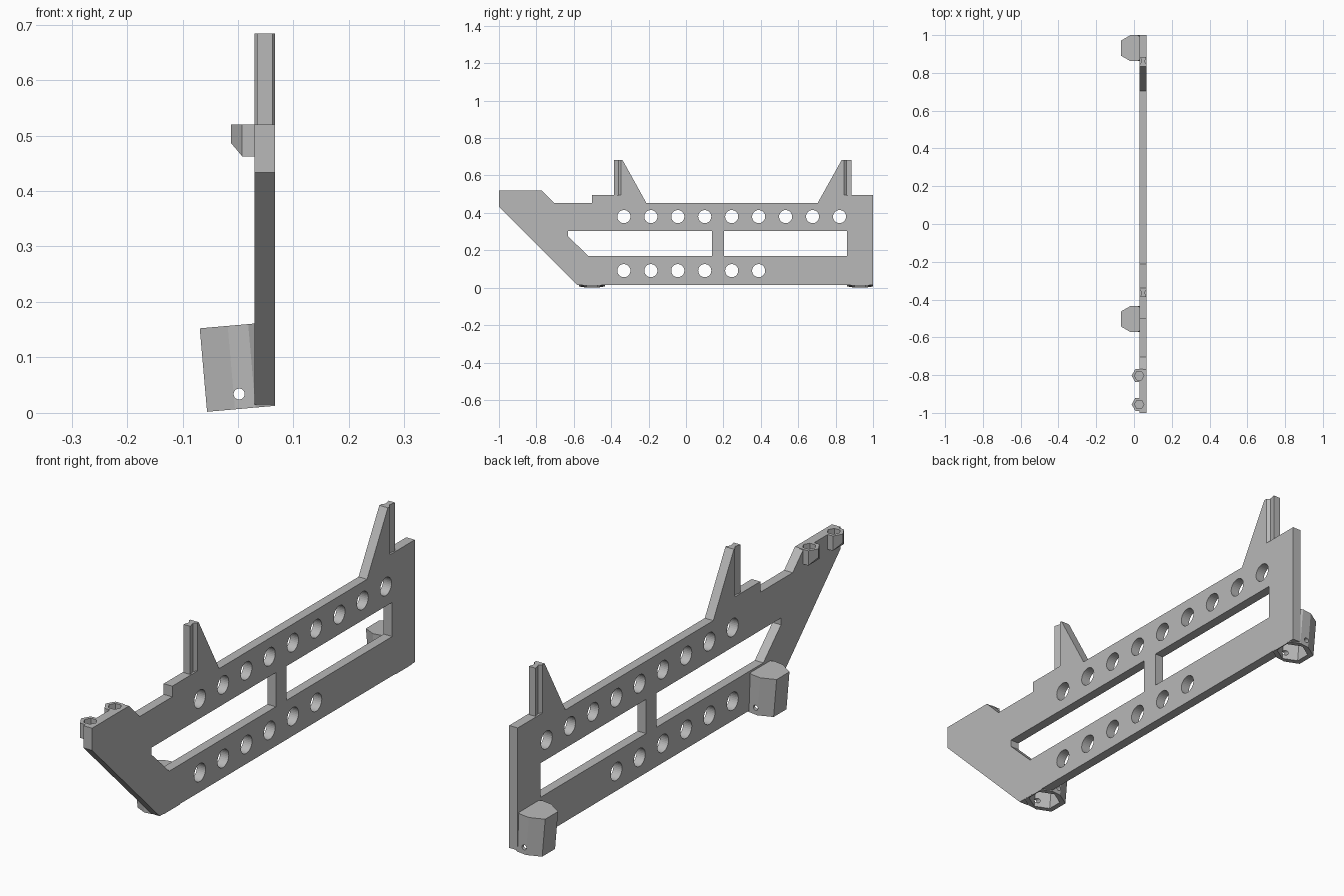
import bpy, bmesh
from math import sin, cos, radians, tau
from mathutils import Matrix, Vector

if "Cube" in bpy.data.objects:
    bpy.data.objects.remove(bpy.data.objects["Cube"])

grey = bpy.data.materials.new("plain grey")
grey.use_nodes = True
grey.diffuse_color = (0.48, 0.48, 0.48, 1)
grey.node_tree.nodes["Principled BSDF"].inputs["Base Color"].default_value = grey.diffuse_color

X0, X1 = 0.03, 0.067                      # plate thickness range
SIDE = Matrix(((0, 0, 1, 0), (1, 0, 0, 0), (0, 1, 0, 0), (0, 0, 0, 1)))  # (y, z) profile along x


def prism(bm, pts, lo, hi, mat=Matrix(), end_scale=1):
    """Extrude a closed profile from lo to hi, then place it with mat."""
    centre = sum((Vector(p) for p in pts), Vector((0, 0))) / len(pts)
    rings = []
    for h, s in ((lo, 1), (hi, end_scale)):
        ring = [centre + (Vector(p) - centre) * s for p in pts]
        rings.append([bm.verts.new(mat @ Vector((p.x, p.y, h))) for p in ring])
    a, b = rings
    faces = [bm.faces.new(a), bm.faces.new(b)]
    n = len(pts)
    for i in range(n):
        faces.append(bm.faces.new((a[i], a[(i + 1) % n], b[(i + 1) % n], b[i])))
    bmesh.ops.recalc_face_normals(bm, faces=faces)


def ngon(n, r, cx=0, cy=0, turn=0):
    return [(cx + r * cos(tau * i / n + turn), cy + r * sin(tau * i / n + turn)) for i in range(n)]


def clip(bm, point, normal):
    """Cut away everything on the normal side and close the cut."""
    bmesh.ops.bisect_plane(bm, geom=bm.verts[:] + bm.edges[:] + bm.faces[:], dist=1e-6,
                           plane_co=point, plane_no=normal, clear_outer=True)
    bmesh.ops.holes_fill(bm, edges=[e for e in bm.edges if e.is_boundary])
    bmesh.ops.recalc_face_normals(bm, faces=bm.faces)


def finish(bm, name, cutters=(), helper=False):
    mesh = bpy.data.meshes.new(name)
    bm.to_mesh(mesh)
    bm.free()
    ob = bpy.data.objects.new(name, mesh)
    bpy.context.collection.objects.link(ob)
    mesh.materials.append(grey)
    if helper:
        ob.hide_render = True
        ob.hide_viewport = True
        ob.display_type = 'WIRE'
    for c in cutters:
        m = ob.modifiers.new("cut", 'BOOLEAN')
        m.operation, m.solver, m.object = 'DIFFERENCE', 'EXACT', c
    return ob


# Window slots
bm = bmesh.new()
prism(bm, [(-0.632, 0.303), (-0.632, 0.276), (-0.522, 0.169), (0.139, 0.169), (0.139, 0.303)], 0, 0.1, SIDE)
prism(bm, [(0.204, 0.169), (0.86, 0.169), (0.86, 0.303), (0.204, 0.303)], 0, 0.1, SIDE)
slot_cutter = finish(bm, "slot_cutter", helper=True)

# Two rows of round holes
bm = bmesh.new()
for z, count in ((0.38, 9), (0.091, 6)):
    for i in range(count):
        prism(bm, ngon(32, 0.035, -0.332 + 0.1441 * i, z), 0, 0.1, SIDE)
hole_cutter = finish(bm, "hole_cutter", helper=True)

# Hexagonal pockets in the tip bosses
BOSSES = (-0.955, -0.803)
bm = bmesh.new()
for y in BOSSES:
    prism(bm, ngon(6, 0.025, 0.0275, y), 0.485, 0.6)
boss_cutter = finish(bm, "boss_pocket_cutter", helper=True)

# Tilted hexagonal pockets in the foot sockets
SOCKETS = {"front": -0.503, "rear": 0.931}


def socket_frame(y):
    return Matrix.Translation((0.013, y, 0.008)) @ Matrix.Rotation(radians(-5), 4, 'Y')


bm = bmesh.new()
for y in SOCKETS.values():
    prism(bm, ngon(6, 0.058, turn=tau / 12), -0.05, 0.13, socket_frame(y))
socket_cutter = finish(bm, "socket_pocket_cutter", helper=True)

# Cross pin holes through the sockets
bm = bmesh.new()
ALONG_Y = Matrix.Rotation(radians(90), 4, 'X')
for y in SOCKETS.values():
    prism(bm, ngon(16, 0.01, 0.002, 0.034), -y - 0.1, -y + 0.1, ALONG_Y)
pin_cutter = finish(bm, "pin_hole_cutter", helper=True)

# Side plate with the two sloped uprights
outline = [(-1, 0.52), (-1, 0.433), (-0.581, 0.015), (1, 0.015), (1, 0.495),
           (0.845, 0.495), (0.845, 0.684), (0.833, 0.684), (0.704, 0.453),
           (-0.212, 0.453), (-0.34, 0.684), (-0.347, 0.684), (-0.347, 0.495),
           (-0.503, 0.495), (-0.503, 0.453), (-0.704, 0.453), (-0.771, 0.52)]
bm = bmesh.new()
prism(bm, outline, X0, X1, SIDE)
finish(bm, "side_plate", (slot_cutter, hole_cutter, boss_cutter, socket_cutter))

# Dovetail rails on the uprights
for name, base, d in (("front", -0.347, -1), ("rear", 0.845, 1)):
    mid = (X0 + X1) / 2
    half = [(0.0185, 0), (0.008, 0.013), (0.014, 0.035), (0.014, 0.039)]
    pts = [(mid + w, base + d * t) for w, t in half]
    pts += [(mid - w, base + d * t) for w, t in reversed(half)]
    bm = bmesh.new()
    prism(bm, pts, 0.49, 0.684)
    finish(bm, name + "_dovetail_rail")

# Hexagonal bosses at the tip, sloped underneath
for name, y in zip(("outer", "inner"), BOSSES):
    bm = bmesh.new()
    prism(bm, ngon(6, 0.0395, 0.0268, y), 0.462, 0.52)
    clip(bm, (-0.013, 0, 0.487), (-0.025, 0, -0.021))
    finish(bm, name + "_tip_boss", (boss_cutter,))

# Tilted foot sockets, trimmed flush with the plate
for name, y in SOCKETS.items():
    bm = bmesh.new()
    prism(bm, ngon(6, 0.0797, turn=tau / 12), 0, 0.151, socket_frame(y))
    clip(bm, (X1 - 0.0003, 0, 0), (1, 0, 0))
    clip(bm, (0, y + 0.069, 0), (0, 1, 0))
    clip(bm, (0, y - 0.069, 0), (0, -1, 0))
    finish(bm, name + "_foot_socket", (socket_cutter, pin_cutter))
